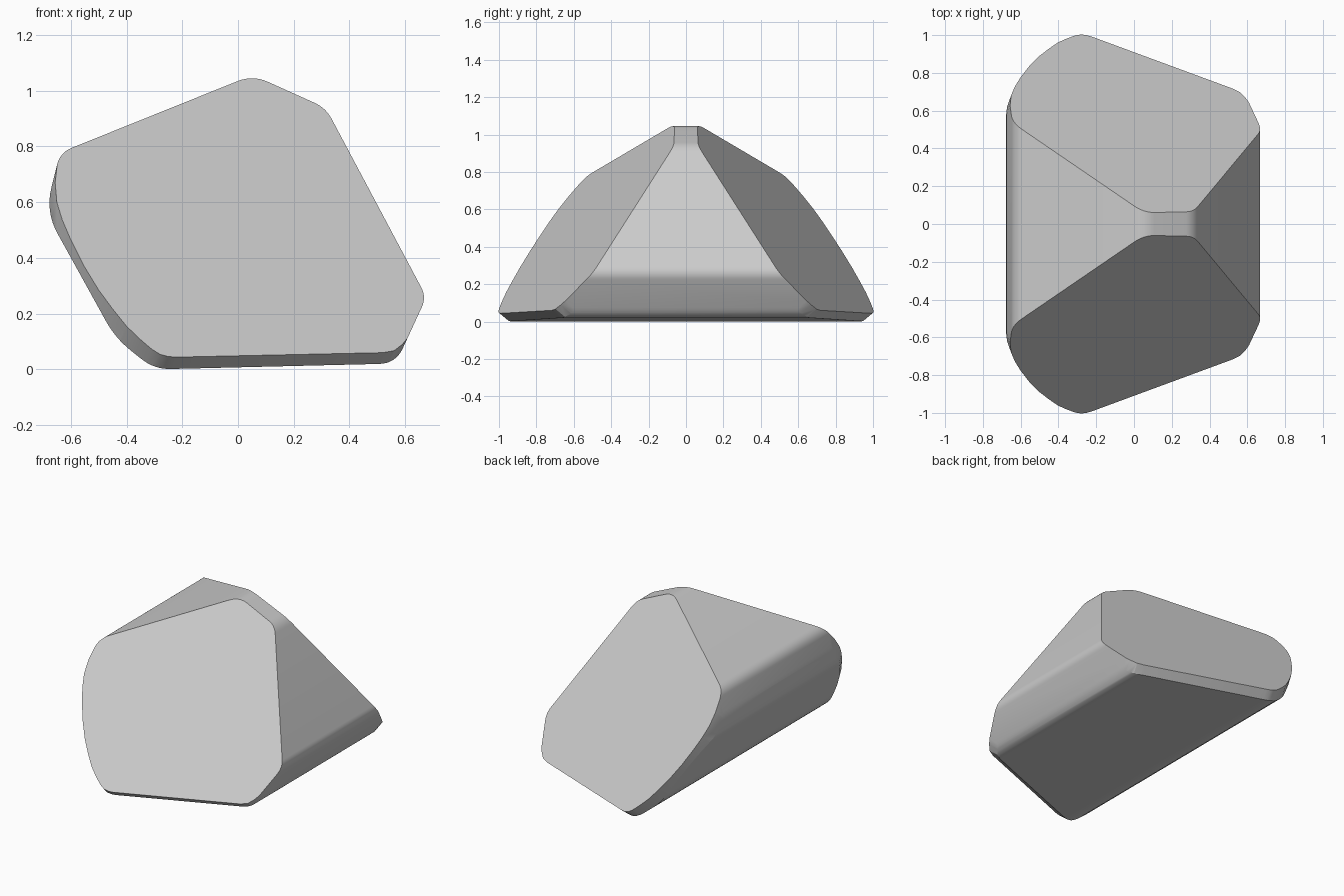
import bpy, bmesh, math
from mathutils import Vector

cube = bpy.data.objects.get("Cube")
if cube:
    bpy.data.objects.remove(cube, do_unlink=True)


def rounded(corners, steps=8):
    """Round each (x, z, trim) corner of a closed outline with a short curve."""
    out = []
    for i, (x, z, trim) in enumerate(corners):
        p = Vector((x, z))
        before = Vector(corners[i - 1][:2])
        after = Vector(corners[(i + 1) % len(corners)][:2])
        a = p + (before - p).normalized() * trim
        b = p + (after - p).normalized() * trim
        for k in range(steps + 1):
            t = k / steps
            out.append(a * (1 - t) ** 2 + p * 2 * t * (1 - t) + b * t * t)
    return out


def extrude_solid(name, points, offset):
    """Closed solid made by sweeping a flat outline along an offset."""
    bm = bmesh.new()
    face = bm.faces.new([bm.verts.new(p) for p in points])
    moved = bmesh.ops.extrude_face_region(bm, geom=[face])["geom"]
    bmesh.ops.translate(bm, vec=offset,
                        verts=[v for v in moved if isinstance(v, bmesh.types.BMVert)])
    bmesh.ops.recalc_face_normals(bm, faces=bm.faces)
    mesh = bpy.data.meshes.new(name)
    bm.to_mesh(mesh)
    bm.free()
    obj = bpy.data.objects.new(name, mesh)
    bpy.context.collection.objects.link(obj)
    return obj


# Main body: rounded profile swept from front to back
profile = rounded([
    (0.053, 1.056, 0.06), (0.315, 0.938, 0.045), (0.676, 0.259, 0.04),
    (0.566, 0.021, 0.06), (-0.30, 0.0, 0.06), (-0.44, 0.112, 0.07),
    (-0.691, 0.566, 0.09), (-0.638, 0.778, 0.045)])
body = extrude_solid("wedge_body", [(p.x, -1.3, p.y) for p in profile], (0, 2.6, 0))

# Outline of the sloping end face; it is loose except along its lower and left edges
end_edge = [
    (-0.8, 2.0), (-0.8, 1.0), (-0.63, 0.80), (-0.648, 0.74), (-0.656, 0.67),
    (-0.65, 0.60), (-0.63, 0.535), (-0.60, 0.465), (-0.555, 0.375), (-0.50, 0.285),
    (-0.45, 0.217), (-0.40, 0.155), (-0.35, 0.107), (-0.31, 0.073), (-0.28, 0.054),
    (-0.25, 0.046), (-0.22, 0.044), (0.52, 0.06), (0.56, 0.067), (0.59, 0.09),
    (0.68, 0.2), (1.5, 0.3), (1.5, 2.0)]


# Trim both ends with tilted faces whose walls run square to them
def end_point(x, z, side):
    return (x, side * (0.07 - 0.351 * (x - 0.05) - 0.825 * (z - 1.045)), z)


bpy.context.view_layer.objects.active = body
for side in (-1, 1):
    cutter = extrude_solid("end_cutter", [end_point(x, z, side) for x, z in end_edge],
                           Vector((-0.351, -side, -0.825)) * 1.6)
    cutter.hide_render = True
    mod = body.modifiers.new("end_cut", "BOOLEAN")
    mod.operation = "INTERSECT"
    mod.solver = "EXACT"
    mod.object = cutter
    bpy.ops.object.modifier_apply(modifier=mod.name)
    bpy.data.objects.remove(cutter, do_unlink=True)

# Plain grey finish
grey = bpy.data.materials.new("plain_grey")
grey.use_nodes = True
colour = (0.6, 0.6, 0.6, 1)
grey.diffuse_color = colour
grey.node_tree.nodes["Principled BSDF"].inputs["Base Color"].default_value = colour
body.data.materials.clear()
body.data.materials.append(grey)

bpy.ops.object.select_all(action="DESELECT")
body.select_set(True)
bpy.ops.object.shade_smooth_by_angle(angle=math.radians(25))
